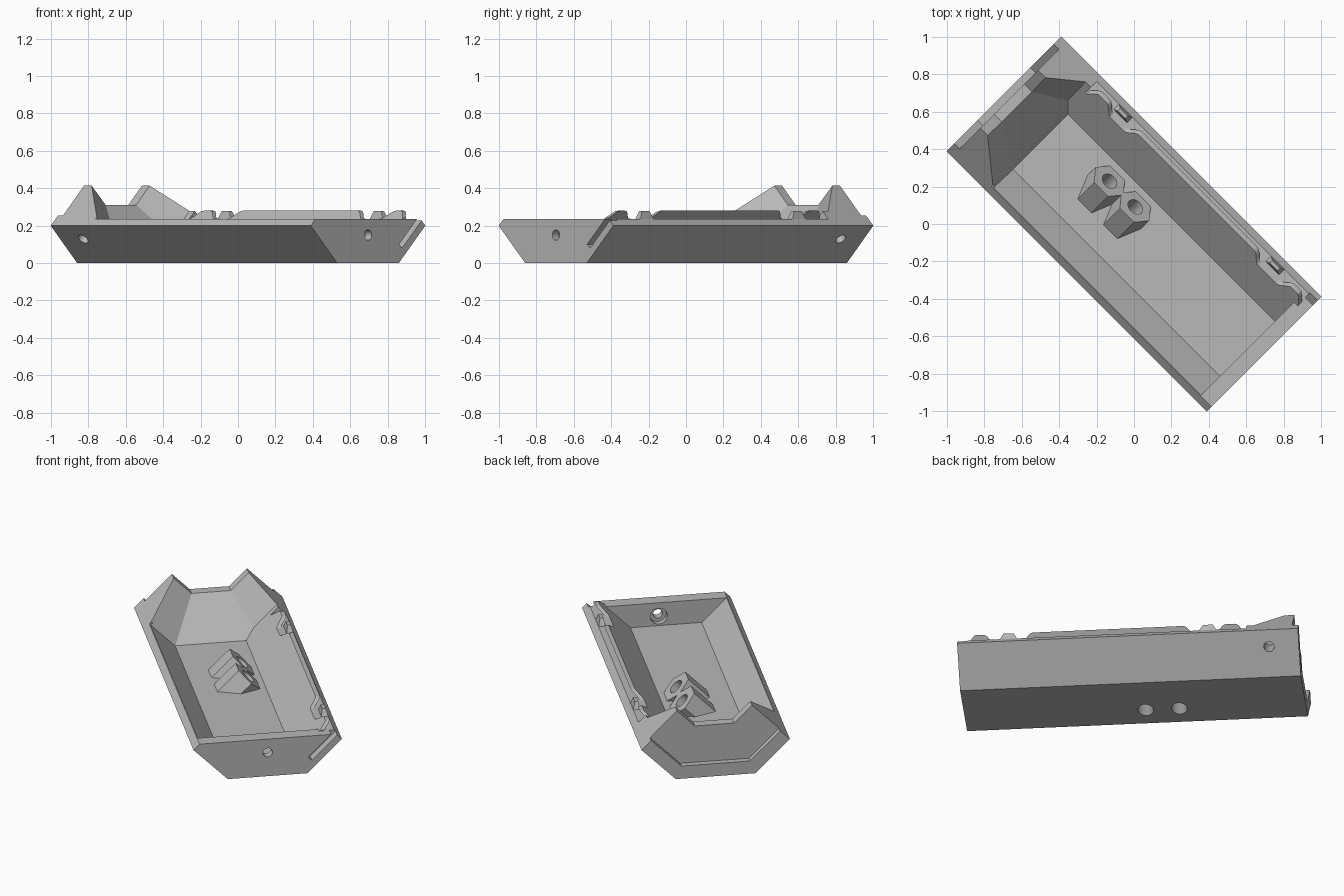
import bpy, bmesh, math
from mathutils import Vector, Matrix

cube = bpy.data.objects.get("Cube")
if cube:
    bpy.data.objects.remove(cube, do_unlink=True)

grey = bpy.data.materials.new("light grey plastic")
grey.use_nodes = True
tone = (0.48, 0.48, 0.48, 1)
grey.diffuse_color = tone
grey.node_tree.nodes["Principled BSDF"].inputs["Base Color"].default_value = tone

# The tray is built along x, then turned to its diagonal stance
TURN = Matrix.Rotation(-math.pi / 4, 4, 'Z')


def make_object(name, bm):
    bmesh.ops.recalc_face_normals(bm, faces=bm.faces[:])
    mesh = bpy.data.meshes.new(name)
    bm.to_mesh(mesh)
    bm.free()
    mesh.materials.append(grey)
    ob = bpy.data.objects.new(name, mesh)
    bpy.context.collection.objects.link(ob)
    return ob


def slice_off(bm, point, normal):
    """Keep only the side of the plane the normal points to."""
    geom = bm.verts[:] + bm.edges[:] + bm.faces[:]
    bmesh.ops.bisect_plane(bm, geom=geom, plane_co=point, plane_no=Vector(normal).normalized(),
                           clear_inner=True)
    bmesh.ops.holes_fill(bm, edges=[e for e in bm.edges if e.is_boundary], sides=0)


def prism(name, profile, lo, hi, planes=()):
    """Extrude a (y, z) profile along x, then trim it with planes."""
    bm = bmesh.new()
    a = [bm.verts.new((lo, y, z)) for y, z in profile]
    b = [bm.verts.new((hi, y, z)) for y, z in profile]
    bm.faces.new(a)
    bm.faces.new(b)
    n = len(a)
    for i in range(n):
        j = (i + 1) % n
        bm.faces.new((a[i], a[j], b[j], b[i]))
    bmesh.ops.recalc_face_normals(bm, faces=bm.faces[:])
    for point, normal in planes:
        slice_off(bm, point, normal)
    return make_object(name, bm)


def rod(name, start, end, radius, sides=24, floor=None):
    """Cylinder between two points, optionally trimmed level at its foot."""
    start, end = Vector(start), Vector(end)
    axis = end - start
    bm = bmesh.new()
    place = Matrix.Translation((start + end) / 2) @ axis.to_track_quat('Z', 'X').to_matrix().to_4x4()
    bmesh.ops.create_cone(bm, cap_ends=True, segments=sides, radius1=radius, radius2=radius,
                          depth=axis.length, matrix=place)
    if floor is not None:
        slice_off(bm, (0, 0, floor), (0, 0, 1))
    return make_object(name, bm)


def combine(target, tools, operation):
    for tool in tools:
        mod = target.modifiers.new("shape", 'BOOLEAN')
        mod.operation = operation
        mod.solver = 'EXACT'
        mod.object = tool
    deps = bpy.context.evaluated_depsgraph_get()
    mesh = bpy.data.meshes.new_from_object(target.evaluated_get(deps))
    target.modifiers.clear()
    target.data = mesh
    for tool in tools:
        bpy.data.objects.remove(tool, do_unlink=True)


def mirrored(half):
    return half + [(-y, z) for y, z in reversed(half)]


# Six-sided hull
tray = prism("tray", mirrored([(0.233, 0), (0.433, 0.2), (0.213, 0.42)]), -0.983, 0.983)

# Cavity with a sloped end panel and two corner facets, plus the level rim
corner = (-0.885, 0.115, 0.31)
cavity = prism("cavity", [(-0.25, 0.09), (0.165, 0.09), (0.765, 0.69), (-0.85, 0.69)], -1.3, 0.9,
               [(corner, (1, 0, 1)), (corner, (0.04, -0.0242, 0.0253)),
                ((-0.885, -0.115, 0.31), (0.04, 0.0242, 0.0253))])
rim = prism("rim_cut", mirrored([(0.6, 0.235), (0.6, 0.6)]), -0.68, 1.2)

# Notch in the high end wall and the recess in its outer face
notch = prism("notch", mirrored([(0.115, 0.31), (0.305, 0.5)]), -1.1, -0.7)
recess = prism("recess", mirrored([(0.2, 0.08), (0.375, 0.255), (0.6, 0.255), (0.6, 0.6)]), -1.1, -0.945)

# Latch slot in the low end wall
slot = prism("slot", [(0.235, 0.1), (0.258, 0.08), (0.43, 0.252), (0.41, 0.275)], 0.925, 1.1)
combine(tray, [cavity, rim, notch, recess, slot], 'DIFFERENCE')

# Leaning hexagonal screw bosses
BOSS_X = (-0.255, -0.06)
bosses = [rod("boss", (x, -0.24, -0.16), (x, 0.07, 0.15), 0.105, 6, 0.05) for x in BOSS_X]
combine(tray, bosses, 'UNION')

# Screw holes through bosses, sloped sides and the low end
holes = [rod("boss_hole", (x, -0.29, -0.21), (x, 0.2, 0.28), 0.045) for x in BOSS_X]
holes += [rod("side_hole", (-0.81, s * 0.46, 0.03), (-0.81, s * 0.26, 0.23), 0.03) for s in (1, -1)]
holes += [rod("end_hole", (0.8, 0, 0.15), (1.1, 0, 0.15), 0.028),
          rod("end_counterbore", (0.8, 0, 0.15), (0.935, 0, 0.15), 0.05)]
combine(tray, holes, 'DIFFERENCE')


# Raised lip along one side, dipping smoothly at the two hinge places
def smooth(t):
    t = max(0, min(1, t))
    return t * t * (3 - 2 * t)


def lip_height(x):
    h = smooth((x + 0.68) / 0.06) * smooth((0.94 - x) / 0.06)
    for centre, half in ((-0.44, 0.05), (0.695, 0.07)):
        h *= smooth((abs(x - centre) - half) / 0.07)
    return 0.002 + 0.043 * h


bm = bmesh.new()
rings = []
STEPS = 110
for i in range(STEPS + 1):
    x = -0.67 + 1.6 * i / STEPS
    h = lip_height(x)
    rings.append([bm.verts.new((x, y, z)) for y, z in
                  ((0.31, 0.235), (0.31 + h, 0.235 + h), (0.335 + h, 0.235 + h), (0.335, 0.235))])
for a, b in zip(rings, rings[1:]):
    for i in range(4):
        j = (i + 1) % 4
        bm.faces.new((a[i], a[j], b[j], b[i]))
bm.faces.new(rings[0])
bm.faces.new(rings[-1])
parts = [tray, make_object("side_lip", bm)]

# Small hinge knuckles behind the dips
for name, x in (("rear_knuckle", -0.46), ("front_knuckle", 0.69)):
    parts.append(prism(name, [(0.355, 0.23), (0.398, 0.23), (0.385, 0.278), (0.365, 0.278)],
                       x - 0.05, x + 0.05, [((x - 0.05, 0, 0.235), (1, 0, -0.5)),
                                            ((x + 0.05, 0, 0.235), (-1, 0, -0.5))]))

# Turn everything to the final stance and shade
bpy.ops.object.select_all(action='DESELECT')
for ob in parts:
    ob.data.transform(TURN)
    ob.select_set(True)
bpy.context.view_layer.objects.active = tray
bpy.ops.object.shade_smooth_by_angle(angle=math.radians(25))
